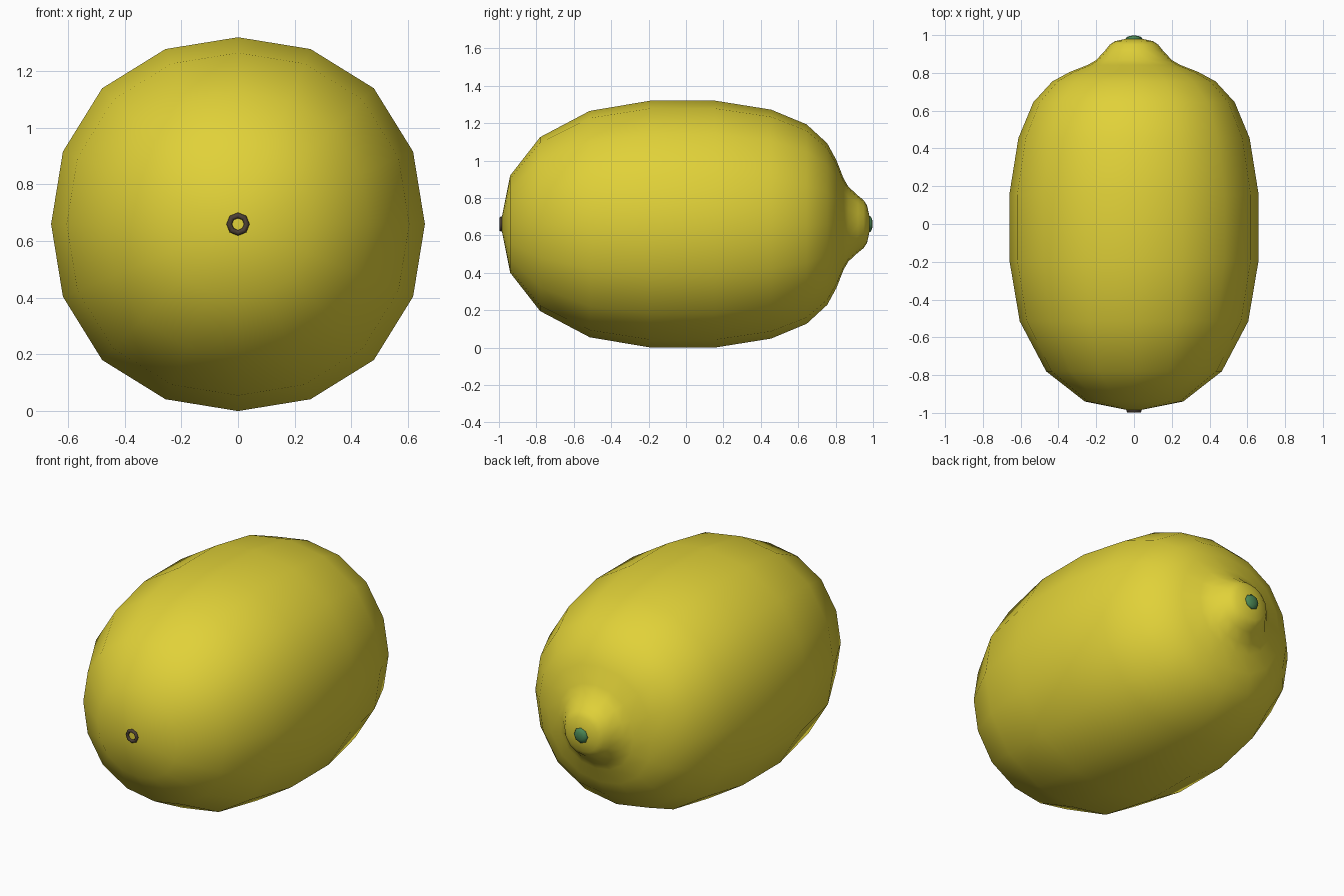
import bpy, bmesh, math
from mathutils import Matrix

if "Cube" in bpy.data.objects:
    bpy.data.objects.remove(bpy.data.objects["Cube"])

CZ = 0.66  # height of the long axis


def material(name, rgb):
    m = bpy.data.materials.new(name)
    m.diffuse_color = (*rgb, 1)
    m.use_nodes = True
    m.node_tree.nodes["Principled BSDF"].inputs["Base Color"].default_value = m.diffuse_color
    return m


def finish(name, bm, mat):
    bmesh.ops.recalc_face_normals(bm, faces=bm.faces)
    me = bpy.data.meshes.new(name)
    bm.to_mesh(me)
    bm.free()
    for p in me.polygons:
        p.use_smooth = True
    ob = bpy.data.objects.new(name, me)
    bpy.context.collection.objects.link(ob)
    me.materials.append(mat)
    return ob


def lathe(name, profile, sides, mat, square=0.0, closed=False):
    """Revolve (y, radius) points about the long axis."""
    bm = bmesh.new()
    rings = []
    for y, r in profile:
        if r == 0:
            rings.append([bm.verts.new((0, y, CZ))] * sides)
            continue
        ring = []
        for i in range(sides):
            a = math.tau * i / sides
            k = r * (1 + square * (1 - math.cos(4 * a)))
            ring.append(bm.verts.new((k * math.cos(a), y, CZ + k * math.sin(a))))
        rings.append(ring)
    pairs = list(zip(rings, rings[1:]))
    if closed:
        pairs.append((rings[-1], rings[0]))
    for a, b in pairs:
        for i in range(sides):
            j = (i + 1) % sides
            bm.faces.new(dict.fromkeys((a[i], a[j], b[j], b[i])))
    return finish(name, bm, mat)


yellow = material("peel_yellow", (0.75, 0.64, 0.04))
green = material("stem_green", (0.07, 0.24, 0.09))
brown = material("ring_brown", (0.07, 0.05, 0.035))

# Fruit body with the nipple at the back
lathe("fruit_body", [
    (-0.992, 0), (-0.94, 0.26), (-0.78, 0.465), (-0.515, 0.605),
    (-0.19, 0.66), (0.155, 0.66), (0.455, 0.612), (0.645, 0.533),
    (0.755, 0.432), (0.805, 0.34), (0.842, 0.245), (0.868, 0.2),
    (0.92, 0.152), (0.95, 0.128), (0.968, 0.1), (0.98, 0.045), (0.983, 0),
], 16, yellow, square=0.014)

# Blossom scar: small open ring at the front tip
lathe("blossom_ring", [
    (-0.988 + 0.010 * math.sin(math.tau * i / 6),
     0.031 + 0.010 * math.cos(math.tau * i / 6)) for i in range(6)
], 8, brown, closed=True)

# Stem button: flattened ball on the nipple
bm = bmesh.new()
bmesh.ops.create_uvsphere(
    bm, u_segments=8, v_segments=6, radius=0.045,
    matrix=Matrix.Translation((0, 0.98, CZ)) @ Matrix.Diagonal((1, 0.4, 1, 1))
    @ Matrix.Rotation(math.pi / 2, 4, 'X'))
finish("stem_button", bm, green)
